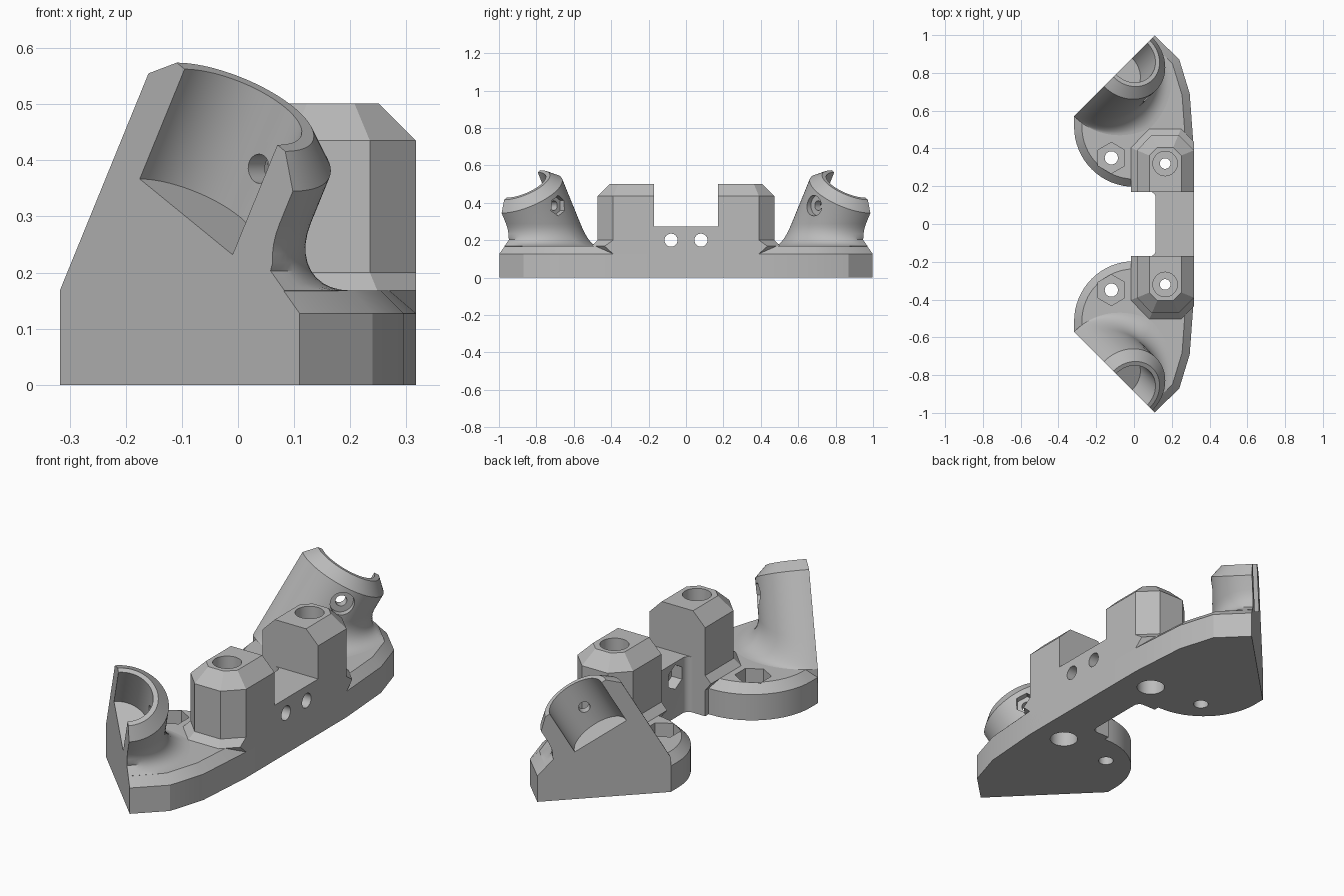
import bpy, bmesh, math
from mathutils import Vector, Matrix

if "Cube" in bpy.data.objects:
    bpy.data.objects.remove(bpy.data.objects["Cube"])

grey = bpy.data.materials.new("light grey")
grey.diffuse_color = (0.5, 0.5, 0.5, 1)
grey.use_nodes = True
grey.node_tree.nodes["Principled BSDF"].inputs["Base Color"].default_value = grey.diffuse_color

S = math.sqrt(0.5)
R_OUT, R_BORE, FILLET, TOP = 0.21, 0.135, 0.12, 0.168


def finish(name, bm):
    bmesh.ops.recalc_face_normals(bm, faces=bm.faces)
    me = bpy.data.meshes.new(name)
    bm.to_mesh(me)
    bm.free()
    me.materials.append(grey)
    ob = bpy.data.objects.new(name, me)
    bpy.context.collection.objects.link(ob)
    return ob


def loft(name, rings, side=1):
    """Closed solid through equal-length rings; side=-1 mirrors in y."""
    bm = bmesh.new()
    rows = [[bm.verts.new((p[0], p[1] * side, p[2])) for p in r] for r in rings]
    n = len(rows[0])
    for a, b in zip(rows, rows[1:]):
        for i in range(n):
            j = (i + 1) % n
            bm.faces.new((a[i], a[j], b[j], b[i]))
    bm.faces.new(rows[0][::-1])
    bm.faces.new(rows[-1])
    return finish(name, bm)


def inset(poly, dists):
    """Move each edge of a counter-clockwise polygon inward by its distance."""
    n, lines, out = len(poly), [], []
    for i in range(n):
        p, q = Vector(poly[i]), Vector(poly[(i + 1) % n])
        d = (q - p).normalized()
        nrm = Vector((-d.y, d.x))
        lines.append((nrm, nrm.dot(p) + dists[i]))
    for i in range(n):
        (a, c), (b, e) = lines[i - 1], lines[i]
        det = a.x * b.y - a.y * b.x
        out.append(((c * b.y - a.y * e) / det, (a.x * e - c * b.x) / det))
    return out


def at(poly, z):
    return [(x, y, z) for x, y in poly]


def rod(p0, p1, r, n=32):
    p0, p1 = Vector(p0), Vector(p1)
    d = p1 - p0
    m = Matrix.Translation((p0 + p1) / 2) @ d.to_track_quat('Z', 'Y').to_matrix().to_4x4()
    bm = bmesh.new()
    bmesh.ops.create_cone(bm, cap_ends=True, segments=n, radius1=r, radius2=r,
                          depth=d.length, matrix=m)
    ob = finish("cutter", bm)
    ob.hide_render = True
    return ob


def cut(ob, cutters):
    bpy.context.view_layer.objects.active = ob
    for c in cutters:
        mod = ob.modifiers.new("cut", 'BOOLEAN')
        mod.operation, mod.solver, mod.object = 'DIFFERENCE', 'EXACT', c
        bpy.ops.object.modifier_apply(modifier=mod.name)
        bpy.data.objects.remove(c)


def smooth(ob):
    bpy.ops.object.select_all(action='DESELECT')
    ob.select_set(True)
    bpy.context.view_layer.objects.active = ob
    bpy.ops.object.shade_smooth_by_angle(angle=math.radians(25))


def local(u, n, z):
    """u runs along the slanted end face, n points inward from it."""
    x0, y0 = -0.444, -0.444
    return Vector((u * S + n * S, 2 * y0 - u * S + n * S, z)) if x0 else None


def axis(t):
    """Point on the tilted tube axis, t measured from the rim."""
    return (-0.0177 + 0.5 * t, 0.495 + 0.866 * t)


# plate outline, with a rounded inner lobe
outline = [(0.11, -0.998), (0.24, -0.87), (0.295, -0.69), (0.317, -0.39), (0.317, -0.197)]
for i in range(17):
    a = math.pi / 2 * (1 + i / 16)
    outline.append((0.317 * math.cos(a), -0.515 + 0.318 * math.sin(a)))
outline.append((-0.317, -0.571))
plate_top = inset(outline, [0.041] * (len(outline) - 1) + [0])

# post footprint
foot = [(0.317, -0.17), (0.015, -0.17), (0.015, -0.39), (0.095, -0.472),
        (0.235, -0.472), (0.317, -0.39)]
skirt = inset(foot, [0, -0.032, -0.032, -0.032, -0.032, 0])
cap = inset(foot, [0, 0.066, 0.066, 0.066, 0.066, 0.066])

PHI = [math.pi * i / 40 for i in range(41)]


def holder_rings():
    rings = []

    def level(z, flare, h):
        uc, _ = axis((max(z, TOP) - 0.495) / 0.866)
        ring = []
        for p in PHI:
            f = flare * min(1, 1 + math.cos(p))
            u = uc + (R_OUT / 0.866 + f) * math.cos(p)
            if h < 0.04:
                u = min(u, 0.285 - z)
            ring.append(local(u, (R_OUT + f) * math.sin(p), z))
        rings.append(ring)

    level(0.1, 0, 0)
    for i in range(11):
        a = math.pi / 2 * i / 10
        h = FILLET * (1 - math.cos(a))
        level(TOP + h, FILLET * (1 - math.sin(a)), h)
    for t, r in ((-0.052, R_OUT), (0, 0.158)):
        u, z = axis(t)
        rings.append([local(u + r * 0.866 * math.cos(p), r * math.sin(p),
                            z - r * 0.5 * math.cos(p)) for p in PHI])
    return rings


for side, word in ((1, "front"), (-1, "rear")):
    def m(p):
        return (p[0], p[1] * side, p[2])

    def post_holes():
        x, y = 0.165, -0.32
        return [rod(m((x, y, -0.1)), m((x, y, 0.6)), 0.028),
                rod(m((x, y, 0.38)), m((x, y, 0.6)), 0.065),
                rod(m((x, y, -0.1)), m((x, y, 0.2)), 0.065)]

    # base plate with chamfered top, screw hole and nut pocket
    plate = loft(word + "_base_plate", [at(outline, 0), at(outline, 0.127), at(plate_top, TOP)], side)
    cut(plate, [rod(m((-0.12, -0.35, -0.1)), m((-0.12, -0.35, 0.3)), 0.035),
                rod(m((-0.12, -0.35, 0.1)), m((-0.12, -0.35, 0.3)), 0.082, 6)] + post_holes())
    smooth(plate)

    # bolt post
    post = loft(word + "_post", [at(foot, 0), at(foot, 0.127), at(skirt, TOP), at(foot, 0.2),
                                 at(foot, 0.435), at(cap, 0.501)], side)
    cut(post, post_holes())
    smooth(post)

    # tilted half-tube holder, with bore and clamp screw hole
    holder = loft(word + "_tube_holder", holder_rings(), side)
    (u0, z0), (u1, z1), (us, zs) = axis(-0.226), axis(0.2), axis(-0.127)
    cut(holder, [rod(m(local(u0, 0, z0)), m(local(u1, 0, z1)), R_BORE, 64),
                 rod(m(local(us, 0.05, zs)), m(local(us, 0.4, zs)), 0.026),
                 rod(m(local(us, 0.175, zs)), m(local(us, 0.4, zs)), 0.055,
                     6 if side == 1 else 32)])
    smooth(holder)

# bridge between the posts, with rounded inner corners
half = [(0.115 - 0.03 * (1 - math.cos(a)), 0.14 + 0.03 * math.sin(a))
        for a in (math.pi / 2 * i / 6 for i in range(7))]
half.append((0.085, 0.18))
left = [(x, -y) for x, y in reversed(half)] + half
profile = left + [(0.317, 0.18), (0.317, -0.18)]
bridge = loft("bridge", [at(profile, 0), at(profile, 0.272)])
holes = []
for y in (-0.08, 0.08):
    holes += [rod((0, y, 0.2), (0.5, y, 0.2), 0.035), rod((0, y, 0.2), (0.17, y, 0.2), 0.06, 6)]
cut(bridge, holes)
smooth(bridge)
